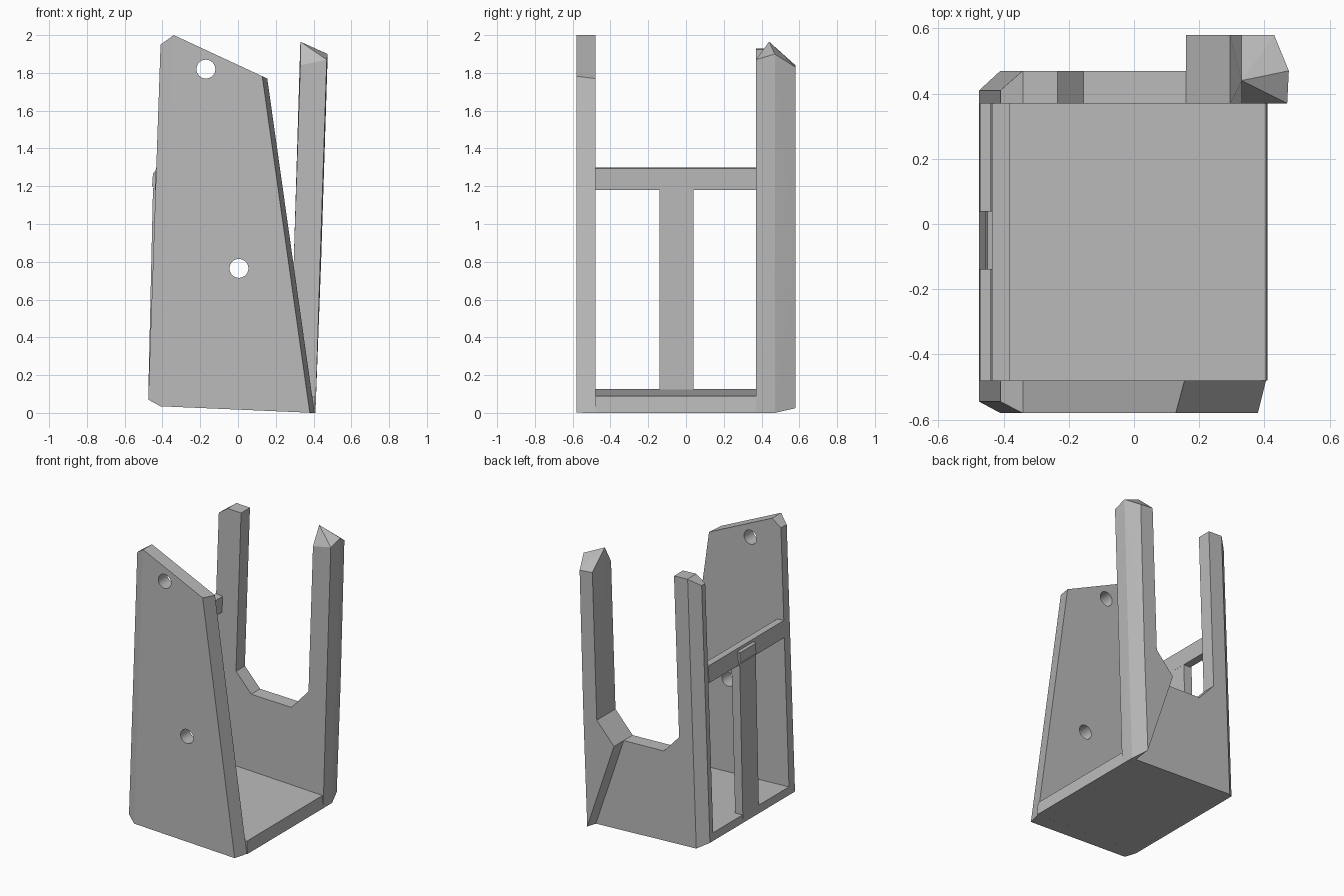
import bpy, bmesh, math
from mathutils import Vector

cube = bpy.data.objects.get("Cube")
if cube:
    bpy.data.objects.remove(cube)

grey = bpy.data.materials.new("plain grey")
grey.use_nodes = True
colour = (0.5, 0.5, 0.5, 1)
grey.diffuse_color = colour
grey.node_tree.nodes["Principled BSDF"].inputs["Base Color"].default_value = colour


def finish(name, bm):
    bmesh.ops.recalc_face_normals(bm, faces=bm.faces)
    mesh = bpy.data.meshes.new(name)
    bm.to_mesh(mesh)
    bm.free()
    mesh.materials.append(grey)
    ob = bpy.data.objects.new(name, mesh)
    bpy.context.collection.objects.link(ob)
    return ob


def prism(name, outline, y0, y1, cuts=()):
    """Extrude an x-z outline along y, then slice off edges with planes."""
    bm = bmesh.new()
    face = bm.faces.new([bm.verts.new((x, y0, z)) for x, z in outline])
    top = bmesh.ops.extrude_face_region(bm, geom=[face])["geom"]
    verts = [v for v in top if isinstance(v, bmesh.types.BMVert)]
    bmesh.ops.translate(bm, verts=verts, vec=(0, y1 - y0, 0))
    for a, b, c in cuts:
        a, b, c = Vector(a), Vector(b), Vector(c)
        normal = (b - a).cross(c - a).normalized()
        if normal.dot(Vector((0, 0, 0.4)) - a) > 0:
            normal.negate()
        geom = bm.verts[:] + bm.edges[:] + bm.faces[:]
        bmesh.ops.bisect_plane(bm, geom=geom, dist=0.0001, plane_co=a,
                               plane_no=normal, clear_outer=True)
        rim = [e for e in bm.edges if e.is_boundary]
        bmesh.ops.holes_fill(bm, edges=rim, sides=0)
    return finish(name, bm)


def hull(name, points):
    bm = bmesh.new()
    for p in points:
        bm.verts.new(p)
    res = bmesh.ops.convex_hull(bm, input=bm.verts)
    loose = [v for v in res["geom_interior"] if isinstance(v, bmesh.types.BMVert)]
    bmesh.ops.delete(bm, geom=loose, context="VERTS")
    return finish(name, bm)


def drill(ob, x, z, y, radius):
    """Round hole along y."""
    bpy.ops.mesh.primitive_cylinder_add(vertices=32, radius=radius, depth=0.4,
                                        location=(x, y, z), rotation=(math.pi / 2, 0, 0))
    cutter = bpy.context.object
    cutter.hide_render = True
    mod = ob.modifiers.new("hole", "BOOLEAN")
    mod.operation, mod.solver, mod.object = "DIFFERENCE", "EXACT", cutter
    bpy.context.view_layer.objects.active = ob
    bpy.ops.object.modifier_apply(modifier=mod.name)
    bpy.data.objects.remove(cutter)


# Front plate with a slanted side, a bevelled corner and two screw holes
front = prism("front_plate",
              [(-0.41, 0.035), (0.405, 0), (0.155, 1.77), (-0.34, 2), (-0.41, 1.95), (-0.475, 0.07)],
              -0.58, -0.48,
              [((-0.475, -0.545, 0.07), (-0.41, -0.545, 1.95), (-0.41, -0.58, 0.035)),
               ((0.13, -0.58, 1.77), (0.38, -0.58, 0), (0.155, -0.48, 1.77))])
drill(front, -0.17, 1.82, -0.53, 0.05)
drill(front, 0.005, 0.765, -0.53, 0.05)

# Back panel with its tall narrow post
prism("back_panel",
      [(-0.41, 0.035), (0.41, 0), (0.43, 0.65), (0.16, 0.65), (-0.155, 0.66), (-0.275, 0.79),
       (-0.235, 1.925), (-0.34, 1.93), (-0.41, 1.88), (-0.475, 0.07)],
      0.37, 0.47,
      [((-0.475, 0.41, 0.07), (-0.41, 0.41, 1.88), (-0.41, 0.47, 0.035))])

# Thick corner post: flared foot, then the upright with a ridged tip
joint = [(0.295, 0.37, 0.8), (0.435, 0.37, 0.8), (0.44, 0.47, 0.8),
         (0.40, 0.58, 0.8), (0.295, 0.58, 0.8)]
hull("post_foot", joint + [(0.16, 0.37, 0.65), (0.16, 0.58, 0.65), (0.37, 0.58, 0.025),
                           (0.38, 0.47, 0), (0.41, 0.47, 0), (0.41, 0.37, 0)])
hull("post_upright", joint + [(0.33, 0.37, 1.84), (0.43, 0.37, 1.84), (0.47, 0.37, 1.87),
                              (0.33, 0.44, 1.965), (0.475, 0.47, 1.9),
                              (0.43, 0.58, 1.83), (0.33, 0.58, 1.84)])

# Floor and the open side frame
prism("floor", [(-0.41, 0.035), (0.41, 0), (0.405, 0.09), (-0.473, 0.127), (-0.475, 0.07)],
      -0.48, 0.37)
prism("cross_bar", [(-0.44, 1.18), (-0.385, 1.18), (-0.38, 1.295), (-0.435, 1.3)], -0.48, 0.37)
prism("side_bar", [(-0.475, 0.1), (-0.415, 0.1), (-0.385, 1.19), (-0.45, 1.19)], -0.14, 0.04)
prism("side_bar_catch", [(-0.455, 1.2), (-0.43, 1.18), (-0.43, 1.285), (-0.45, 1.27)], -0.14, 0.04)
